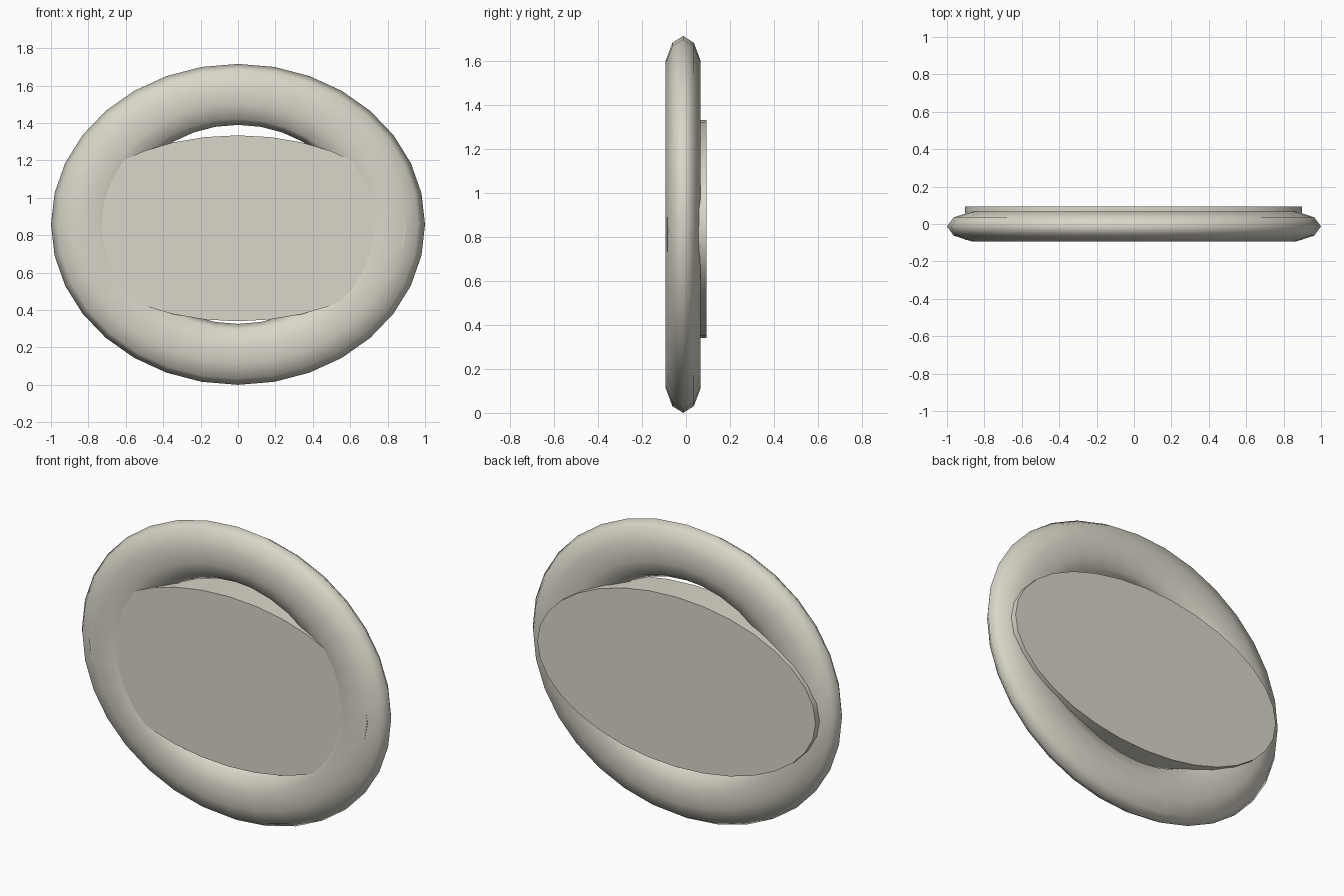
import bpy
import bmesh
from math import cos, sin, tau

cube = bpy.data.objects.get("Cube")
if cube:
    bpy.data.objects.remove(cube)

cream = bpy.data.materials.new("warm_cream")
cream.use_nodes = True
cream.diffuse_color = (0.70, 0.67, 0.58, 1)
cream.node_tree.nodes["Principled BSDF"].inputs["Base Color"].default_value = cream.diffuse_color

SIDES = 32


def oval(bm, rx, rz, centre, y):
    """Ring of vertices around an ellipse facing the front."""
    cx, cz = centre
    return [bm.verts.new((cx + rx * cos(tau * i / SIDES), y, cz + rz * sin(tau * i / SIDES)))
            for i in range(SIDES)]


def bridge(bm, a, b):
    for i in range(SIDES):
        j = (i + 1) % SIDES
        bm.faces.new((a[i], a[j], b[j], b[i]))


def finish(bm, name, angle):
    bmesh.ops.recalc_face_normals(bm, faces=bm.faces)
    mesh = bpy.data.meshes.new(name)
    bm.to_mesh(mesh)
    bm.free()
    mesh.materials.append(cream)
    obj = bpy.data.objects.new(name, mesh)
    bpy.context.collection.objects.link(obj)
    bpy.ops.object.select_all(action="DESELECT")
    obj.select_set(True)
    bpy.context.view_layer.objects.active = obj
    bpy.ops.object.shade_smooth_by_angle(angle=angle)


# Oval ring: flattened ten-sided tube swept around an ellipse
MAJOR, TUBE, DEPTH, HEIGHT = 0.695, 0.163, 0.0836, 0.858
bm = bmesh.new()
loops = []
for k in range(10):
    a = tau * k / 10
    r = MAJOR + TUBE * cos(a)
    loops.append(oval(bm, r / HEIGHT, r, (0, HEIGHT), -0.013 + DEPTH * sin(a)))
for k in range(10):
    bridge(bm, loops[k], loops[(k + 1) % 10])
finish(bm, "oval_ring", 1.4)

# Oval plate filling the ring and standing proud at the back
bm = bmesh.new()
front = oval(bm, 0.9, 0.497, (-0.003, 0.837), -0.086)
back = oval(bm, 0.9, 0.497, (-0.003, 0.837), 0.0925)
bridge(bm, front, back)
bm.faces.new(front)
bm.faces.new(back)
finish(bm, "centre_plate", 0.6)
